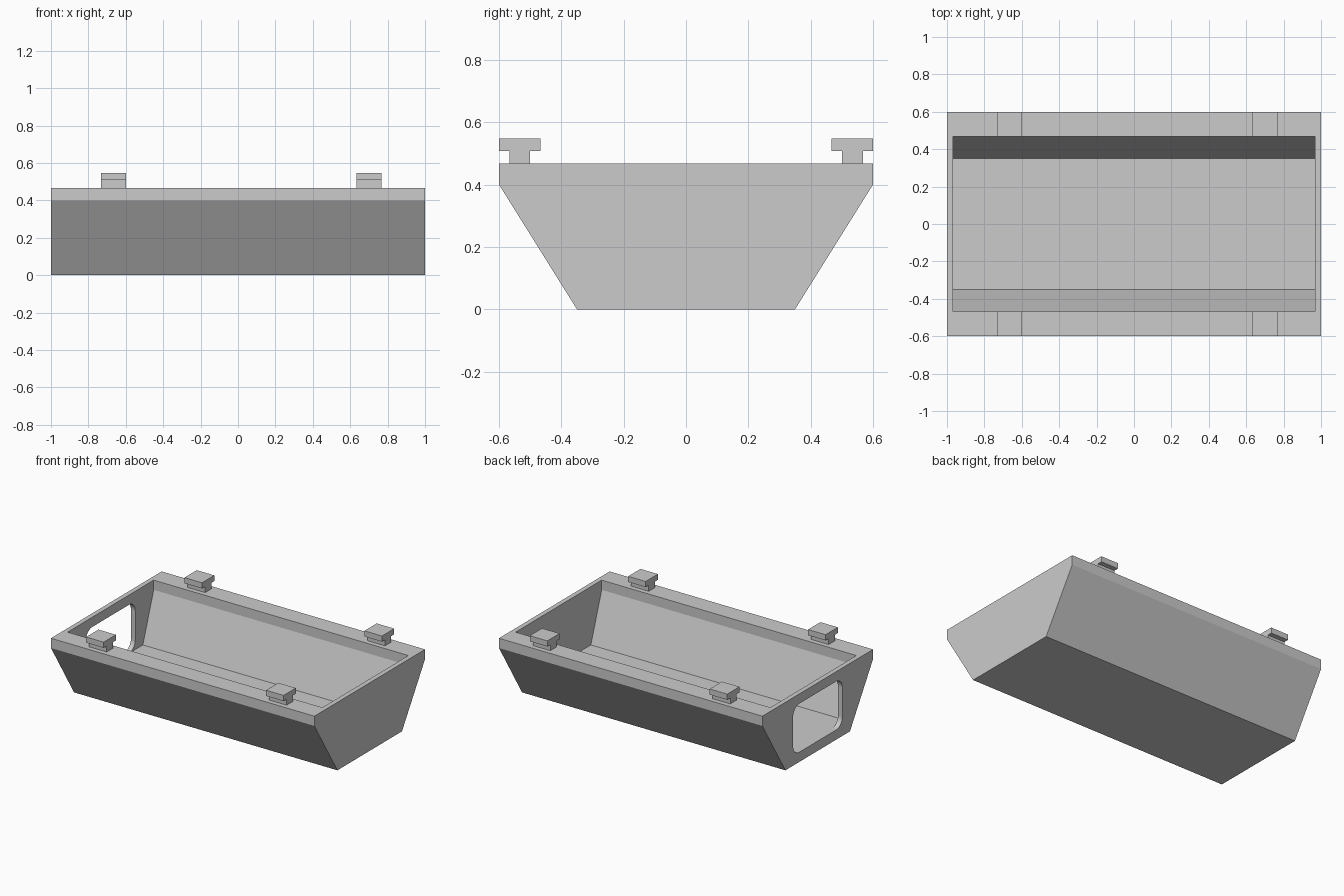
import bpy
import bmesh
from math import cos, sin, radians

if "Cube" in bpy.data.objects:
    bpy.data.objects.remove(bpy.data.objects["Cube"], do_unlink=True)

grey = bpy.data.materials.new("light_grey")
grey.use_nodes = True
colour = (0.6, 0.6, 0.6, 1)
grey.diffuse_color = colour
grey.node_tree.nodes["Principled BSDF"].inputs["Base Color"].default_value = colour


def prism(name, profile, x0, x1):
    """Extrude a closed (y, z) profile along x."""
    bm = bmesh.new()
    face = bm.faces.new([bm.verts.new((x0, y, z)) for y, z in profile])
    out = bmesh.ops.extrude_face_region(bm, geom=[face])
    verts = [v for v in out["geom"] if isinstance(v, bmesh.types.BMVert)]
    bmesh.ops.translate(bm, verts=verts, vec=(x1 - x0, 0, 0))
    bmesh.ops.recalc_face_normals(bm, faces=bm.faces[:])
    mesh = bpy.data.meshes.new(name)
    bm.to_mesh(mesh)
    bm.free()
    mesh.materials.append(grey)
    obj = bpy.data.objects.new(name, mesh)
    bpy.context.collection.objects.link(obj)
    return obj


def mirrored(half):
    """Close a half profile by mirroring it across y = 0."""
    return half + [(-y, z) for y, z in reversed(half)]


def cut(target, cutter):
    mod = target.modifiers.new("cut", "BOOLEAN")
    mod.operation = "DIFFERENCE"
    mod.solver = "EXACT"
    mod.object = cutter
    bpy.context.view_layer.objects.active = target
    bpy.ops.object.modifier_apply(modifier=mod.name)
    bpy.data.objects.remove(cutter, do_unlink=True)


FLOOR, SHOULDER, RIM = 0.067, 0.4, 0.467
INNER = 0.467

# Trough body with sloping sides and a hollow interior
body = prism("trough_body", mirrored([(0.35, 0), (0.6, SHOULDER), (0.6, RIM)]), -1, 1)
cavity = mirrored([(0.35, FLOOR), (INNER, SHOULDER), (INNER, 0.6)])
cut(body, prism("cavity_cutter", cavity, -0.967, 0.967))

# Rounded window through one end wall
radius, half_width = 0.067, 0.267
corners = [(1, SHOULDER - radius, 0), (-1, SHOULDER - radius, 90),
           (-1, FLOOR + radius, 180), (1, FLOOR + radius, 270)]
window = []
for side, z, start in corners:
    for step in range(9):
        a = radians(start + step * 90 / 8)
        window.append((side * (half_width - radius) + radius * cos(a),
                       z + radius * sin(a)))
cut(body, prism("window_cutter", window, -1.1, -0.9))

# T-shaped clips on the long rims
clip = [(0.5, RIM), (0.567, RIM), (0.567, 0.508), (0.6, 0.508),
        (0.6, 0.547), (INNER, 0.547), (INNER, 0.508), (0.5, 0.508)]
for end, x in (("right", -0.733), ("left", 0.633)):
    for row, side in (("front", -1), ("back", 1)):
        prism(f"{row}_{end}_clip", [(side * y, z) for y, z in clip], x, x + 0.133)
